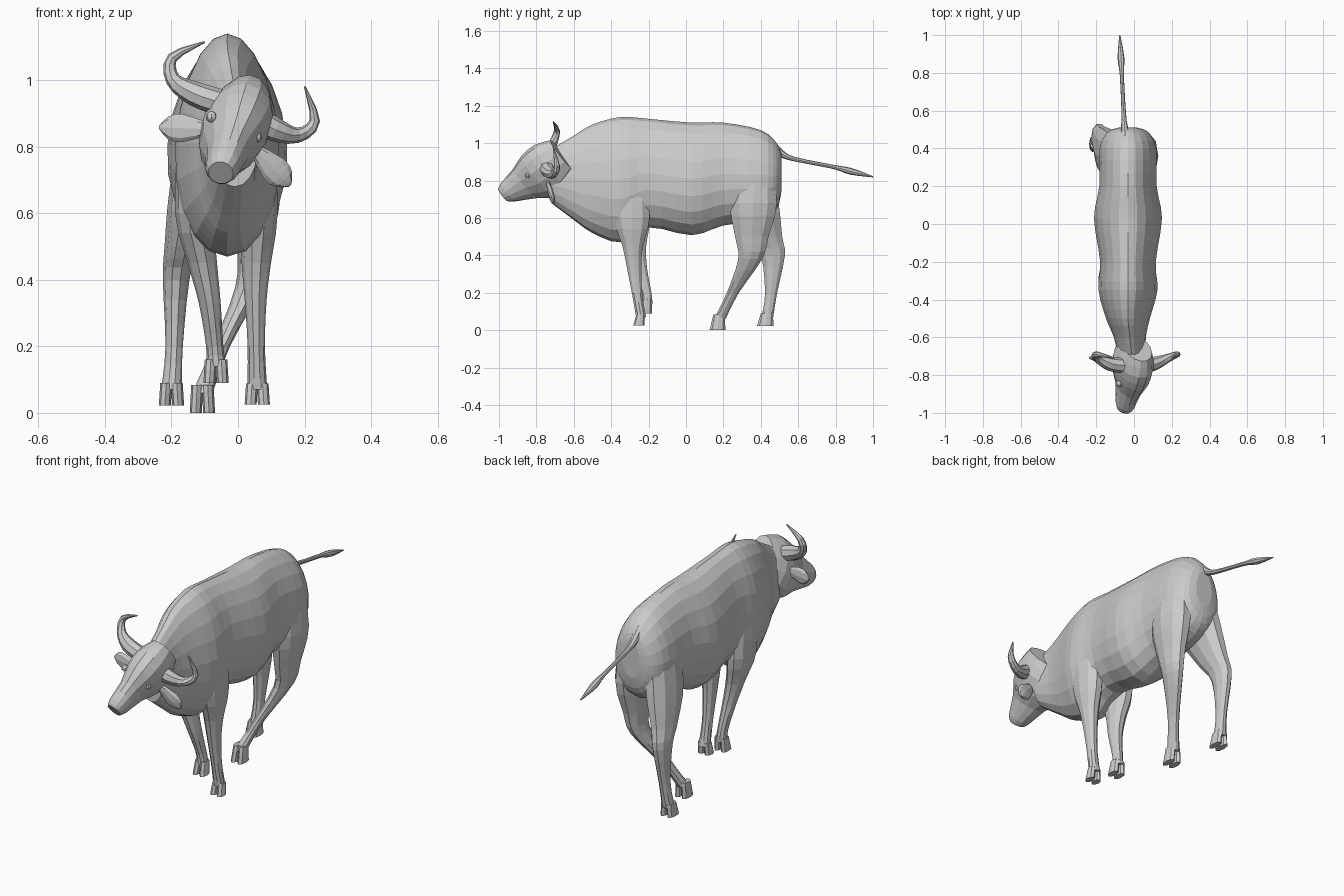
import bpy, bmesh, math
from mathutils import Vector as V

if "Cube" in bpy.data.objects:
    bpy.data.objects.remove(bpy.data.objects["Cube"])

X, Y, Z = V((1, 0, 0)), V((0, 1, 0)), V((0, 0, 1))
ROLL = math.radians(24)
R = V((math.cos(ROLL), 0, -math.sin(ROLL)))   # tilted head: sideways axis
U = V((math.sin(ROLL), 0, math.cos(ROLL)))    # tilted head: upward axis


def spline(rows, steps):
    """Catmull-Rom through rows of numbers."""
    out = []
    for i in range(len(rows) - 1):
        p = [rows[max(i - 1, 0)], rows[i], rows[i + 1], rows[min(i + 2, len(rows) - 1)]]
        for k in range(steps):
            t = k / steps
            out.append([(2 * b + (c - a) * t + (2 * a - 5 * b + 4 * c - d) * t * t
                         + (3 * b - a - 3 * c + d) * t ** 3) / 2 for a, b, c, d in zip(*p)])
    return out + [list(rows[-1])]


def loft(name, rows, sides=10, axes=None, hint=Y, egg=0.0, steps=3):
    """Skin of elliptical rings; row = x, y, z, half width, half depth."""
    rows = spline(rows, steps)
    pts = [V(r[:3]) for r in rows]
    bm, rings, last = bmesh.new(), [], len(rows) - 1
    for i, r in enumerate(rows):
        if axes:
            s, d = axes
        else:
            t = (pts[min(i + 1, last)] - pts[max(i - 1, 0)]).normalized()
            s = t.cross(hint).normalized()
            d = s.cross(t)
        ring = []
        for k in range(sides):
            a = math.tau * k / sides
            c, q = math.cos(a), math.sin(a)
            ring.append(bm.verts.new(pts[i] + s * (r[3] * c * (1 - egg * q)) + d * (r[4] * q)))
        rings.append(ring)
    for lo, hi in zip(rings, rings[1:]):
        for k in range(sides):
            j = (k + 1) % sides
            bm.faces.new((lo[k], lo[j], hi[j], hi[k]))
    bm.faces.new(rings[0])
    bm.faces.new(rings[-1])
    bmesh.ops.recalc_face_normals(bm, faces=bm.faces)
    me = bpy.data.meshes.new(name)
    bm.to_mesh(me)
    bm.free()
    bpy.context.collection.objects.link(bpy.data.objects.new(name, me))


# trunk and neck: y, half width, bottom, top
trunk = [(.51, .05, .74, .94), (.485, .11, .65, 1.0), (.4, .15, .59, 1.07), (.2, .152, .56, 1.11),
         (.03, .18, .508, 1.11), (-.2, .147, .55, 1.13), (-.35, .156, .47, 1.14),
         (-.5, .116, .52, 1.10), (-.6, .085, .59, 1.04), (-.72, .07, .68, .97)]
loft("trunk", [(-.032 + .02 * max(0, -y - .5) / .2, y, (b + t) / 2, w, (t - b) / 2) for y, w, b, t in trunk],
     20, (X, Z), egg=.13)

# head, tilted sideways: y, z, half width, half depth from poll to muzzle
face_dir = V((-.06, -.26, -.2)).normalized()
side = (R - face_dir * R.dot(face_dir)).normalized()
skull = [(-.655, .93, .075, .115), (-.72, .875, .102, .152), (-.79, .82, .092, .148),
         (-.86, .785, .064, .105), (-.95, .738, .051, .064), (-.978, .722, .038, .042)]
loft("head", [(.33 * z - .29, y, z, w, h) for y, z, w, h in skull],
     14, (side, side.cross(face_dir)), steps=2)


def head_pt(x, z, r, u, y):
    """Point at tilted offsets r, u from a centre on the head."""
    p = V((x, 0, z)) + R * r + U * u
    return (p.x, y, p.z)


# horns, ears and eyes on both sides of the head
horn = [(.05, .05, -.75, .04), (.13, .043, -.74, .037), (.205, .055, -.71, .023),
        (.234, .115, -.69, .016), (.165, .197, -.71, .003)]
ear = [(.07, .016), (.15, .042), (.19, .034), (.215, .006)]
for sgn, tag in ((1, "right"), (-1, "left")):
    loft(tag + "_horn", [head_pt(-.03, .868, sgn * r, u, y) + (w, w) for r, u, y, w in horn], 8)
    loft(tag + "_ear", [head_pt(-.005, .85, sgn * r, -.4 * r, -.76 + .25 * r) + (w, .004 + w / 4)
                        for r, w in ear], 8, steps=2)
    bpy.ops.mesh.primitive_uv_sphere_add(segments=8, ring_count=6, radius=.017,
                                         location=head_pt(-.012, .86, sgn * .074, 0, -.845))
    bpy.context.object.name = tag + "_eye"


def leg(name, path, girth, drop, length):
    """Leg along a path, with a cloven hoof below the last point."""
    loft(name, [p + g for p, g in zip(path, girth)], 10, (X, Y))
    x, y, z = path[-1]
    for sgn, tag in ((-1, "outer"), (1, "inner")):
        loft(f"{name}_hoof_{tag}", [(x + sgn * (.02 - .006 * f), y - .012 + .014 * f, z - drop * (1 - 2 * f),
                                     .018, length * (1 - .35 * f)) for f in (.7, .4, 0)], 8, (X, Y), steps=1)


# front legs: the right one stands, the left one is lifted
girth = [(.05, .10), (.057, .10), (.044, .058), (.033, .041), (.026, .029), (.03, .028)]
leg("right_front_leg", [(.06, -.3, .85), (.062, -.29, .6), (.055, -.285, .45), (.053, -.278, .34),
                        (.055, -.262, .2), (.058, -.24, .07)], girth, .045, .03)
leg("left_front_leg", [(-.13, -.3, .85), (-.132, -.287, .6), (-.107, -.268, .45), (-.085, -.247, .33),
                       (-.07, -.212, .2), (-.066, -.206, .14)], girth, .05, .036)

# hind legs: the right one strides forward, the left one trails
girth = [(.06, .10), (.073, .132), (.051, .094), (.04, .067), (.026, .034), (.031, .033)]
leg("right_hind_leg", [(.04, .36, .92), (.056, .36, .68), (.048, .352, .5), (.032, .343, .38),
                       (-.05, .25, .2), (-.107, .18, .06)], girth, .06, .042)
leg("left_hind_leg", [(-.1, .36, .92), (-.132, .37, .68), (-.17, .425, .5), (-.186, .465, .4),
                      (-.192, .455, .2), (-.2, .435, .07)], girth, .048, .044)

# tail with a tuft
tail = [(.45, 1.0, .025), (.51, .945, .019), (.58, .915, .012), (.79, .873, .011), (.88, .85, .018), (1.0, .82, .003)]
loft("tail", [(-.025 - .05 * y, y, z, w, w) for y, z, w in tail], 8, hint=X)
